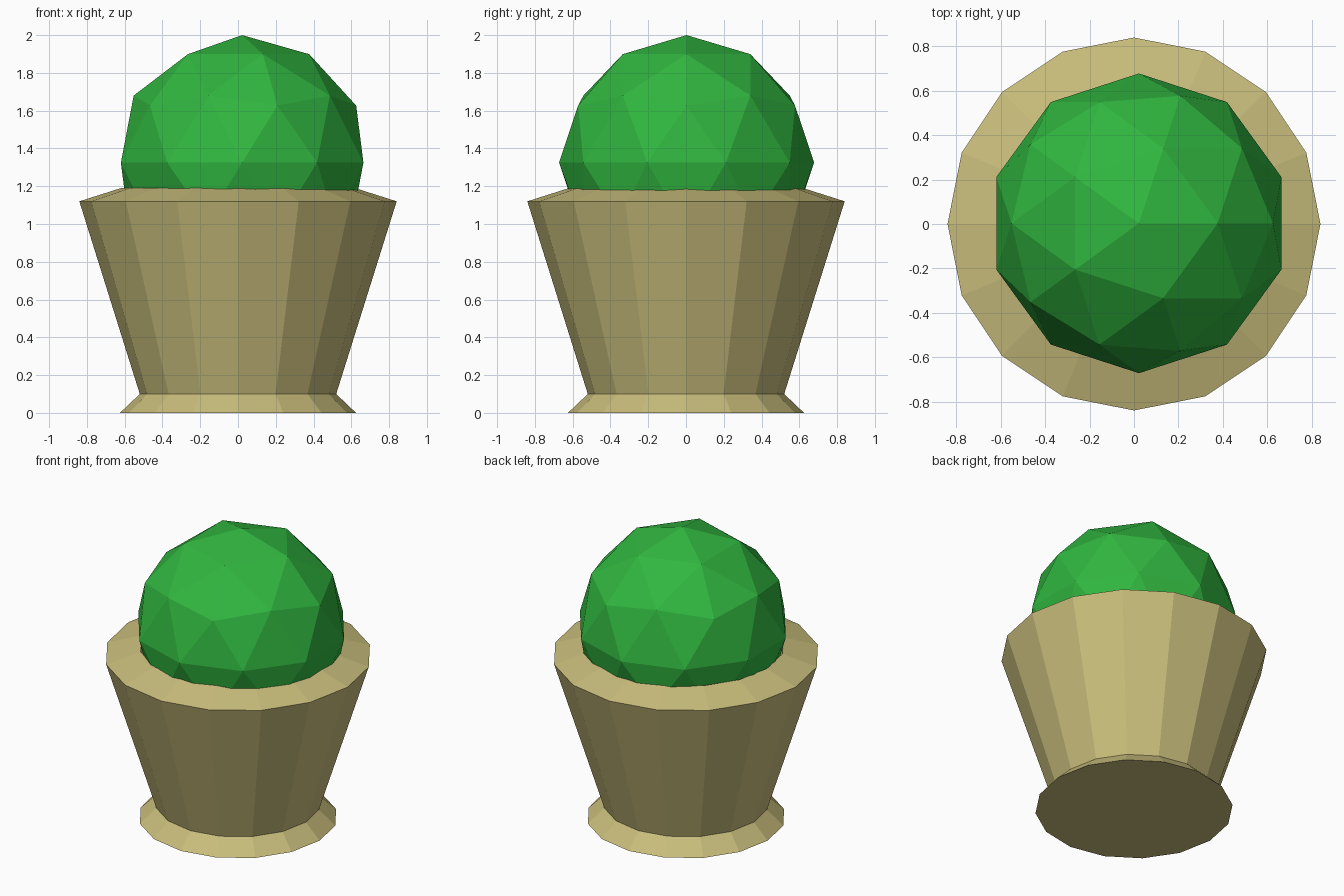
import bpy, bmesh, math
from mathutils import Matrix

if "Cube" in bpy.data.objects:
    bpy.data.objects.remove(bpy.data.objects["Cube"])


def finish(bm, name, color):
    bmesh.ops.recalc_face_normals(bm, faces=bm.faces[:])
    mesh = bpy.data.meshes.new(name)
    bm.to_mesh(mesh)
    bm.free()
    mat = bpy.data.materials.new(name + "_material")
    mat.diffuse_color = (*color, 1)
    mat.use_nodes = True
    mat.node_tree.nodes["Principled BSDF"].inputs["Base Color"].default_value = mat.diffuse_color
    mesh.materials.append(mat)
    ob = bpy.data.objects.new(name, mesh)
    bpy.context.collection.objects.link(ob)
    return ob


def lathe(name, profile, sides, color):
    bm = bmesh.new()
    rings = [[bm.verts.new((r * math.cos(2 * math.pi * i / sides),
                            r * math.sin(2 * math.pi * i / sides), z))
              for i in range(sides)] for r, z in profile]
    for a, b in zip(rings, rings[1:]):
        for i in range(sides):
            j = (i + 1) % sides
            bm.faces.new((a[i], a[j], b[j], b[i]))
    bm.faces.new(rings[0])
    bm.faces.new(rings[-1])
    return finish(bm, name, color)


# Sixteen-sided planter: flared foot, tapered body, bevelled rim, hollow inside
lathe("planter_pot", [(0.625, 0), (0.52, 0.10), (0.84, 1.12),
                      (0.62, 1.19), (0.52, 0.85)], 16, (0.58, 0.51, 0.20))

# Faceted round bush sitting in the pot, slightly off centre
bm = bmesh.new()
bmesh.ops.create_icosphere(bm, subdivisions=2, radius=0.675,
                           matrix=Matrix.Translation((0.022, 0.003, 1.325)))
finish(bm, "round_bush", (0.03, 0.47, 0.05))
